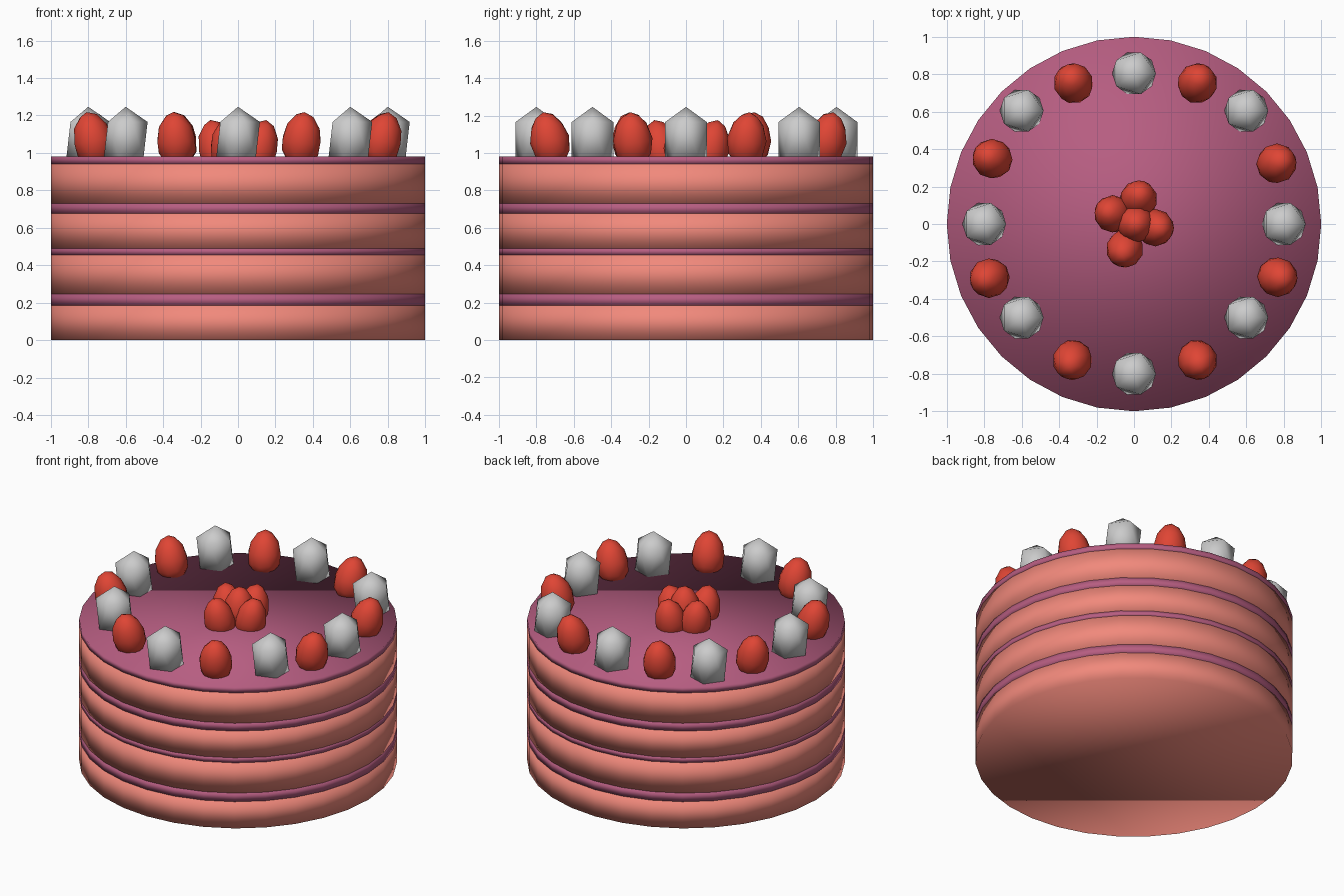
import bpy, bmesh, math
from mathutils import Matrix, Vector

if "Cube" in bpy.data.objects:
    bpy.data.objects.remove(bpy.data.objects["Cube"])


def material(name, rgb):
    m = bpy.data.materials.new(name)
    m.diffuse_color = (*rgb, 1)
    m.use_nodes = True
    m.node_tree.nodes["Principled BSDF"].inputs["Base Color"].default_value = m.diffuse_color
    return m


def add_object(name, bm, mat=None):
    bmesh.ops.recalc_face_normals(bm, faces=bm.faces)
    for f in bm.faces:
        f.smooth = True
    mesh = bpy.data.meshes.new(name)
    bm.to_mesh(mesh)
    bm.free()
    if mat:
        mesh.materials.append(mat)
    ob = bpy.data.objects.new(name, mesh)
    bpy.context.collection.objects.link(ob)
    return ob


SPONGE = material("sponge", (0.88, 0.25, 0.2))
ICING = material("icing", (0.47, 0.11, 0.22))
BERRY = material("berry", (0.74, 0.06, 0.035))


# Cake: stacked discs, sponge and icing in turn
def disc(name, z0, z1, mat):
    bm = bmesh.new()
    bmesh.ops.create_cone(bm, cap_ends=True, segments=32, radius1=1, radius2=1,
                          depth=z1 - z0, matrix=Matrix.Translation((0, 0, (z0 + z1) / 2)))
    add_object(name, bm, mat)


levels = [0, 0.185, 0.245, 0.455, 0.49, 0.675, 0.73, 0.94, 0.98]
for i, (z0, z1) in enumerate(zip(levels, levels[1:])):
    if i % 2 == 0:
        disc("sponge_layer", z0, z1, SPONGE)
    else:
        disc("icing_layer", z0, z1, ICING)


# Cream dollops: five-sided twisted prisms with a pointed top
def dollop(x, y):
    bm = bmesh.new()

    def ring(z, turn):
        return [bm.verts.new((x + 0.117 * math.cos(turn + k * math.tau / 5),
                              y + 0.117 * math.sin(turn + k * math.tau / 5), z))
                for k in range(5)]
    low, high = ring(0.97, math.pi / 5), ring(1.165, 0)
    tip = bm.verts.new((x, y, 1.246))
    for k in range(5):
        n = (k + 1) % 5
        bm.faces.new((high[k], low[k], high[n]))
        bm.faces.new((low[k], low[n], high[n]))
        bm.faces.new((high[k], high[n], tip))
    bm.faces.new(low[::-1])
    add_object("cream_dollop", bm)


for x, y in [(0, 0.805), (0, -0.8)]:
    dollop(x, y)
for s in (-1, 1):
    for x, y in [(0.8, 0), (0.6, 0.605), (0.6, -0.5)]:
        dollop(s * x, y)


# Strawberries: egg shapes leaning towards the cake centre
def strawberry(name, x, y, top, lean, r=0.106):
    bm = bmesh.new()
    bmesh.ops.create_icosphere(bm, subdivisions=2, radius=1)
    for v in bm.verts:
        taper = 1 - 0.12 * v.co.z
        v.co = Vector((v.co.x * r * taper, v.co.y * r * taper, v.co.z * 0.15))
    tilt = Matrix.Rotation(lean, 4, Vector((y, -x, 0)).normalized()) if lean else Matrix()
    bmesh.ops.transform(bm, matrix=Matrix.Translation((x, y, top - 0.15)) @ tilt, verts=bm.verts)
    add_object(name, bm, BERRY)


lean = math.radians(-14)
for x, y in [(-0.325, 0.755), (0.34, 0.755), (-0.76, 0.35), (0.765, 0.325),
             (-0.775, -0.29), (0.77, -0.285), (-0.33, -0.73), (0.34, -0.73)]:
    strawberry("rim_strawberry", x, y, 1.222, lean)
for x, y in [(0.025, 0.135), (-0.115, 0.055), (0.115, -0.02), (-0.05, -0.135)]:
    strawberry("middle_strawberry", x, y, 1.18, lean, 0.1)
strawberry("centre_strawberry", 0.01, 0, 1.215, 0, 0.1)
